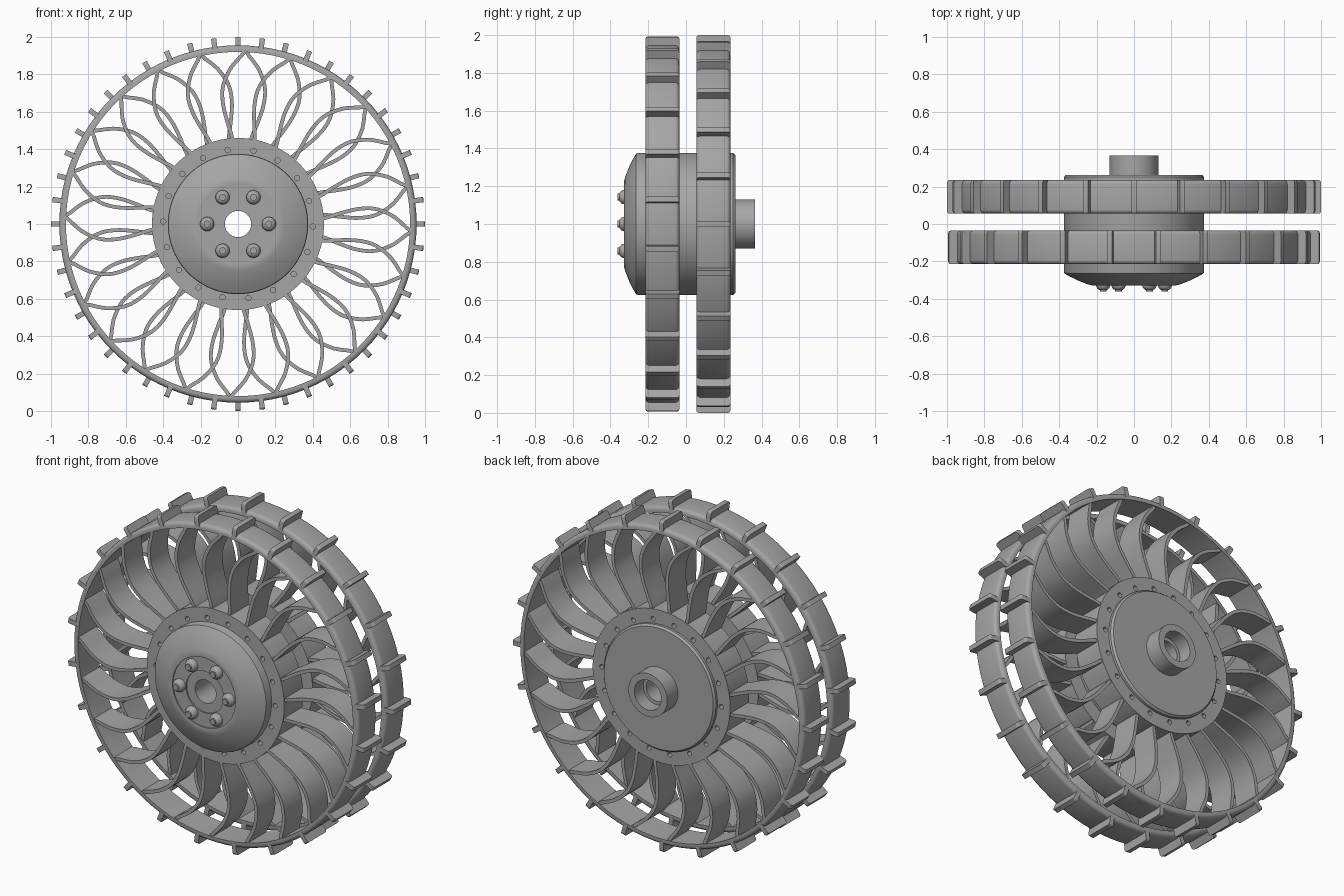
import bpy, bmesh
from math import sin, cos, radians, tau
from mathutils import Vector

cube = bpy.data.objects.get("Cube")
if cube:
    bpy.data.objects.remove(cube, do_unlink=True)

grey = bpy.data.materials.new("plain grey")
grey.use_nodes = True
COLOR = (0.38, 0.38, 0.38, 1)
grey.diffuse_color = COLOR
grey.node_tree.nodes["Principled BSDF"].inputs["Base Color"].default_value = COLOR


def polar(r, angle, y):
    """Point on the wheel; angle in degrees clockwise from the top."""
    a = radians(angle)
    return Vector((r * sin(a), y, 1 + r * cos(a)))


def finish(name, bm, smooth=30):
    bmesh.ops.recalc_face_normals(bm, faces=bm.faces)
    mesh = bpy.data.meshes.new(name)
    bm.to_mesh(mesh)
    bm.free()
    mesh.materials.append(grey)
    ob = bpy.data.objects.new(name, mesh)
    bpy.context.collection.objects.link(ob)
    bpy.ops.object.select_all(action='DESELECT')
    ob.select_set(True)
    bpy.context.view_layer.objects.active = ob
    if smooth:
        bpy.ops.object.shade_smooth_by_angle(angle=radians(smooth))
    return ob


def add_lathe(bm, profile, center=(0, 0, 1), steps=96):
    """Revolve a closed (radius, y) profile about the y direction."""
    c = Vector(center)
    rings = []
    for r, y in profile:
        if r == 0:
            rings.append([bm.verts.new(c + Vector((0, y, 0)))] * steps)
        else:
            rings.append([bm.verts.new(c + Vector((r * sin(tau * i / steps), y,
                          r * cos(tau * i / steps)))) for i in range(steps)])
    for a, b in zip(rings, rings[1:] + rings[:1]):
        for i in range(steps):
            j = (i + 1) % steps
            corners = list(dict.fromkeys((a[i], a[j], b[j], b[i])))
            if len(corners) > 2:
                bm.faces.new(corners)


def lathe(name, profile):
    bm = bmesh.new()
    add_lathe(bm, profile)
    return finish(name, bm)


def add_prism(bm, front, back):
    """Join two matching outlines into a solid."""
    f = [bm.verts.new(p) for p in front]
    b = [bm.verts.new(p) for p in back]
    bm.faces.new(f)
    bm.faces.new(b[::-1])
    for i in range(len(f)):
        j = (i + 1) % len(f)
        bm.faces.new((f[i], b[i], b[j], f[j]))


def rounded_rect(r0, r1, y0, y1, c, steps=4):
    """Closed (radius, y) outline with rounded outer corners."""
    pts = [(r0, y1), (r0, y0)]
    for yc, start in ((y0 + c, 0), (y1 - c, 1)):
        for k in range(steps + 1):
            a = tau / 4 * (k / steps + start)
            pts.append((r1 - c + c * sin(a), yc - c * cos(a)))
    return pts


def blade_offset(t):
    """Sideways sweep in degrees, from the rim (t=0) to the hub (t=1)."""
    keys = [0, 5.2, 8.8, 9.6, 8.4, 6.2]
    x = t * (len(keys) - 1)
    i = min(int(x), len(keys) - 2)
    p = [keys[max(0, min(len(keys) - 1, i + d))] for d in (-1, 0, 1, 2)]
    u = x - i
    return p[1] + 0.5 * u * (p[2] - p[0] + u * (2 * p[0] - 5 * p[1] + 4 * p[2] - p[3]
                             + u * (3 * (p[1] - p[2]) + p[3] - p[0])))


def build_wheel(side, y0, y1, sweep, cleat_start, hole_start, outer):
    # rim band
    lathe(side + "_rim", rounded_rect(0.92, 0.955, y0, y1, 0.022))

    # tread cleats
    bm = bmesh.new()
    for n in range(24):
        a = cleat_start + 15 * n
        shape = rounded_rect(0.935, 1.0, y0, y1, 0.014)
        across = (polar(1, a + 90, 0) - Vector((0, 0, 1))) * 0.014
        add_prism(bm, [polar(r, a, y) - across for r, y in shape],
                  [polar(r, a, y) + across for r, y in shape])
    finish(side + "_cleats", bm)

    # curved flexible blades
    bm = bmesh.new()
    steps = 16
    for n in range(24):
        mid = [polar(0.93 - 0.48 * k / steps,
                     2.5 + 15 * n + sweep * blade_offset(k / steps), 0)
               for k in range(steps + 1)]
        left, right = [], []
        for k, p in enumerate(mid):
            d = (mid[min(k + 1, steps)] - mid[max(k - 1, 0)]).normalized()
            normal = Vector((d.z, 0, -d.x)) * 0.01
            left.append(p + normal)
            right.append(p - normal)
        outline = left + right[::-1]
        add_prism(bm, [p + Vector((0, y0 + 0.006, 0)) for p in outline],
                  [p + Vector((0, y1 - 0.006, 0)) for p in outline])
    finish(side + "_blades", bm)

    # mounting ring with drilled holes
    ring = lathe(side + "_mounting_ring",
                 [(0.36, y0), (0.46, y0), (0.46, y1), (0.36, y1)])
    bm = bmesh.new()
    for n in range(18):
        add_lathe(bm, [(0, outer - 0.04), (0.014, outer - 0.04),
                       (0.014, outer + 0.04), (0, outer + 0.04)],
                  polar(0.4, hole_start + 20 * n, 0), 16)
    cutter = finish("hole_cutter", bm, 0)
    cutter.hide_render = True
    mod = ring.modifiers.new("holes", 'BOOLEAN')
    mod.operation = 'DIFFERENCE'
    mod.solver = 'EXACT'
    mod.object = cutter
    bpy.context.view_layer.objects.active = ring
    bpy.ops.object.modifier_apply(modifier=mod.name)
    bpy.data.objects.remove(cutter, do_unlink=True)


build_wheel("front", -0.215, -0.035, -1, 7.5, 12, -0.215)
build_wheel("back", 0.055, 0.235, 1, 0, 8, 0.235)

# hub drum with domed front, rear boss and stepped bore
lathe("hub", [
    (0.07, -0.31), (0.125, -0.31), (0.125, -0.318), (0.21, -0.318), (0.21, -0.326),
    (0.225, -0.328), (0.25, -0.322), (0.30, -0.302), (0.345, -0.28), (0.372, -0.264),
    (0.375, -0.255), (0.375, 0.25), (0.365, 0.262), (0.13, 0.262), (0.13, 0.365),
    (0.09, 0.365), (0.09, 0.28), (0.07, 0.28)])

# domed hub bolts
bm = bmesh.new()
for n in range(6):
    add_lathe(bm, [(0, -0.31), (0.038, -0.31), (0.038, -0.33), (0.033, -0.343),
                   (0.024, -0.351), (0.018, -0.353), (0.018, -0.362), (0, -0.362)],
              polar(0.165, 30 + 60 * n, 0), 24)
finish("hub_bolts", bm)
